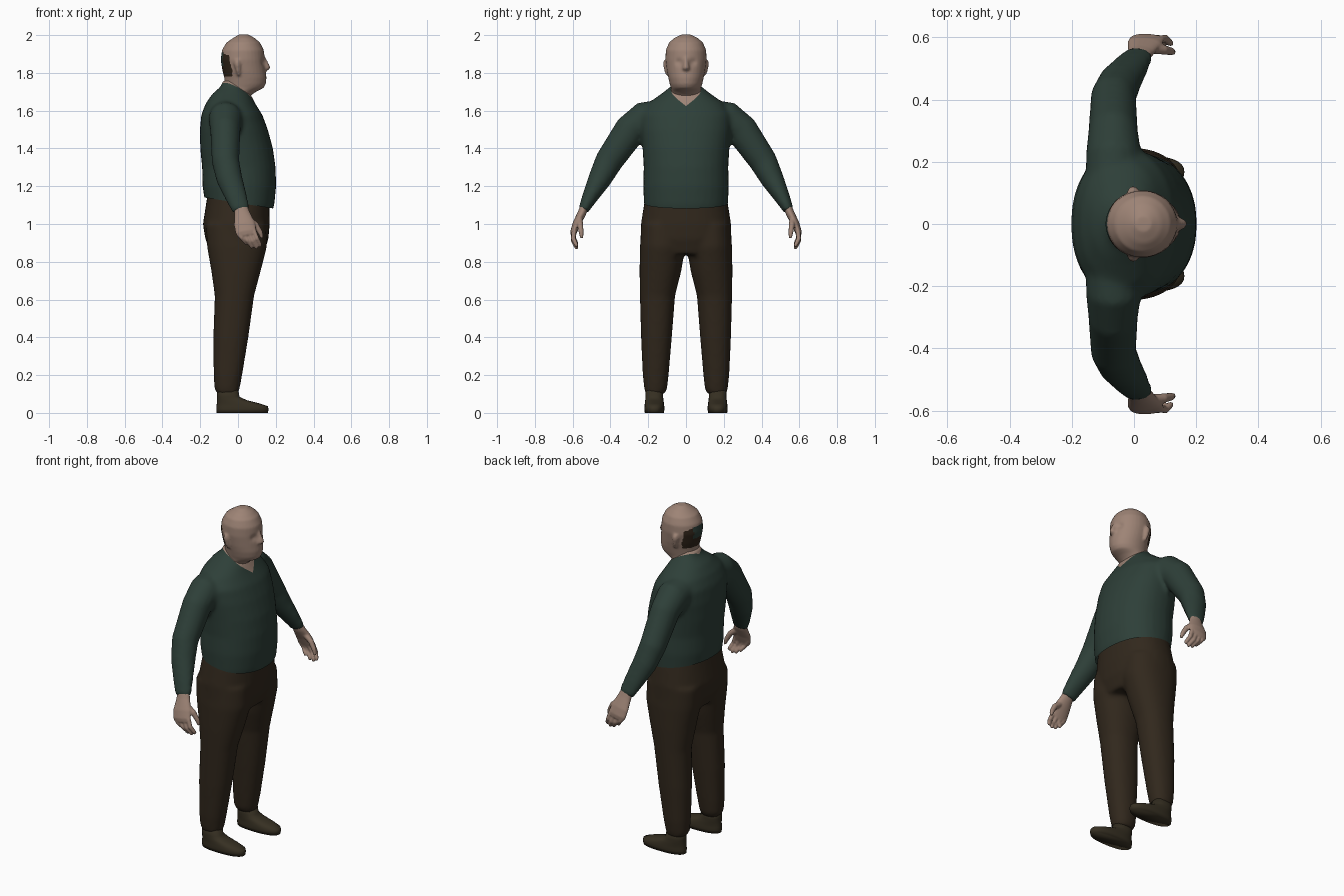
import bpy, bmesh, math
from mathutils import Vector

if "Cube" in bpy.data.objects:
    bpy.data.objects.remove(bpy.data.objects["Cube"])


def material(name, r, g, b):
    m = bpy.data.materials.new(name)
    m.diffuse_color = (r, g, b, 1)
    m.use_nodes = True
    m.node_tree.nodes["Principled BSDF"].inputs["Base Color"].default_value = m.diffuse_color
    return m


SKIN = material("skin", 0.34, 0.23, 0.18)
SHIRT = material("dark green shirt", 0.027, 0.05, 0.04)
PANTS = material("dark brown trousers", 0.031, 0.021, 0.012)
SHOE = material("olive brown shoe", 0.037, 0.029, 0.016)
HAIR = material("dark hair", 0.03, 0.018, 0.01)


def skin_rings(bm, rings):
    """Join rings of points into a closed tube."""
    vs = [[bm.verts.new(p) for p in r] for r in rings]
    n = len(vs[0])
    for a, b in zip(vs, vs[1:]):
        for i in range(n):
            bm.faces.new((a[i], a[(i + 1) % n], b[(i + 1) % n], b[i]))
    bm.faces.new(vs[0][::-1])
    bm.faces.new(vs[-1])


def super_pt(i, n, e):
    a = 2 * math.pi * i / n
    c, s = math.cos(a), math.sin(a)
    return (math.copysign(abs(c) ** (2 / e), c), math.copysign(abs(s) ** (2 / e), s))


def stack(bm, rows, side=1, n=32, e=2.0):
    """Level rings: z, x back, x front, y inner, y outer."""
    rings = []
    for z, x0, x1, y0, y1 in rows:
        ring = []
        for i in range(n):
            c, s = super_pt(i, n, e)
            ring.append(((x0 + x1) / 2 + c * (x1 - x0) / 2,
                         side * ((y0 + y1) / 2 + s * (y1 - y0) / 2), z))
        rings.append(ring)
    skin_rings(bm, rings)


def limb(bm, rows, side=1, n=20):
    """Rings across a path: x, y, z, radius along x, radius across."""
    pts = [Vector(r[:3]) for r in rows]
    rings = []
    for k, r in enumerate(rows):
        t = (pts[min(k + 1, len(pts) - 1)] - pts[max(k - 1, 0)]).normalized()
        u = Vector((1, 0, 0))
        u = (u - t * u.dot(t)).normalized()
        v = t.cross(u)
        ring = []
        for i in range(n):
            c, s = super_pt(i, n, 2)
            p = pts[k] + u * c * r[3] + v * s * r[4]
            ring.append((p.x, side * p.y, p.z))
        rings.append(ring)
    skin_rings(bm, rings)


def finish(name, bm, mats, voxel=0, smooth=4, edit=None):
    """Make the object, blend its pieces into one skin, then edit and shade it."""
    bmesh.ops.recalc_face_normals(bm, faces=bm.faces)
    me = bpy.data.meshes.new(name)
    bm.to_mesh(me)
    bm.free()
    ob = bpy.data.objects.new(name, me)
    bpy.context.collection.objects.link(ob)
    if voxel:
        m = ob.modifiers.new("blend", 'REMESH')
        m.mode = 'VOXEL'
        m.voxel_size = voxel
        m = ob.modifiers.new("relax", 'SMOOTH')
        m.iterations = smooth
        dg = bpy.context.evaluated_depsgraph_get()
        me = bpy.data.meshes.new_from_object(ob.evaluated_get(dg))
        ob.modifiers.clear()
        ob.data = me
    me.materials.clear()
    for m in mats:
        me.materials.append(m)
    bm = bmesh.new()
    bm.from_mesh(me)
    for f in bm.faces:
        f.material_index = 0
        f.smooth = True
    if edit:
        edit(bm)
    bm.to_mesh(me)
    bm.free()
    return ob


def cut(bm, co, no, clear=False):
    bmesh.ops.bisect_plane(bm, geom=bm.verts[:] + bm.edges[:] + bm.faces[:],
                           plane_co=co, plane_no=no, clear_inner=clear)


def sym(rows):
    return [(z, a, b, -h, h) for z, a, b, h in rows]


# Sweater: torso and both sleeves blended, with cut hem and neckline
bm = bmesh.new()
stack(bm, sym([(1.03, -.16, .17, .215), (1.1, -.172, .192, .222), (1.2, -.188, .202, .227),
               (1.3, -.19, .199, .224), (1.4, -.2, .185, .23), (1.5, -.202, .158, .24),
               (1.58, -.194, .128, .24), (1.64, -.17, .09, .2), (1.69, -.135, .065, .13),
               (1.73, -.088, .03, .078), (1.76, -.08, .02, .06)]), e=2.2)
for s in (1, -1):
    limb(bm, [(-.07, .1, 1.58, .085, .085), (-.065, .22, 1.553, .09, .095),
              (-.067, .295, 1.497, .08, .086), (-.066, .41, 1.33, .073, .074),
              (-.045, .457, 1.237, .069, .062), (-.01, .507, 1.145, .058, .043),
              (.01, .535, 1.09, .05, .031), (.015, .542, 1.068, .047, .028)], s)


def sweater_edit(bm):
    cut(bm, (0, 0, 1.112), (.16, 0, 1), False)
    low = [f for f in bm.faces if f.calc_center_median().z + .16 * f.calc_center_median().x < 1.112
           and abs(f.calc_center_median().y) < .34]
    bmesh.ops.delete(bm, geom=low, context='FACES')
    for k in (.5, -.5):
        cut(bm, (0, 0, 1.683), (.59, k, 1))
    for f in bm.faces:
        c = f.calc_center_median()
        if c.z + .59 * c.x - .5 * abs(c.y) > 1.683:
            f.material_index = 1


finish("sweater", bm, [SHIRT, SKIN], .013, edit=sweater_edit)

# Trousers: hips and two legs blended
bm = bmesh.new()
stack(bm, sym([(1.17, -.16, .16, .21), (1.1, -.17, .167, .223), (1.0, -.186, .168, .239),
               (.92, -.173, .161, .241), (.84, -.14, .135, .2)]), e=2.3)
for s in (1, -1):
    stack(bm, [(1.0, -.17, .15, .01, .235), (.88, -.164, .153, .004, .244),
               (.75, -.141, .12, .025, .246), (.62, -.123, .085, .058, .244),
               (.4, -.131, .055, .075, .238), (.2, -.129, .022, .092, .229),
               (.13, -.125, .009, .1, .221), (.1, -.11, 0, .113, .215)], s, e=2.2)
finish("trousers", bm, [PANTS], .013)

# Shoes
for s, side in ((1, "left"), (-1, "right")):
    bm = bmesh.new()
    stack(bm, [(0, -.113, .158, .117, .218), (.02, -.115, .162, .114, .221),
               (.035, -.114, .158, .115, .22), (.05, -.112, .115, .117, .218),
               (.066, -.111, .05, .119, .216), (.085, -.11, .008, .121, .214),
               (.14, -.11, -.002, .12, .214)], s, e=2.4)
    finish(side + "_shoe", bm, [SHOE])

# Hands: palm, four fingers and thumb
for s, side in ((1, "left"), (-1, "right")):
    bm = bmesh.new()
    limb(bm, [(.012, .535, 1.1, .034, .022), (.022, .552, 1.055, .042, .023),
              (.034, .58, 1.0, .056, .021), (.042, .594, .96, .056, .018),
              (.046, .597, .94, .05, .013)], s)
    for bx, bz, tx, tz in ((-.002, .965, .045, .89), (.028, .955, .075, .872),
                           (.057, .955, .1, .868), (.084, .965, .12, .88)):
        mx, mz = (bx * .55 + tx * .45), (bz + tz) / 2
        limb(bm, [(bx, .592, bz, .013, .013), (mx, .597, mz, .012, .013),
                  (tx - .004, .582, tz + .012, .011, .011), (tx, .577, tz, .007, .007)], s, 10)
    limb(bm, [(.05, .565, 1.03, .018, .018), (.095, .56, .995, .016, .016),
              (.118, .555, .955, .014, .013), (.128, .552, .925, .008, .008)], s, 10)
    finish(side + "_hand", bm, [SKIN], .005, 2)

# Head with neck, nose and ears; hair patch at the back
bm = bmesh.new()
stack(bm, sym([(1.62, -.07, .05, .07), (1.68, -.074, .068, .078), (1.7, -.073, .095, .078),
               (1.72, -.071, .135, .08), (1.74, -.07, .147, .086), (1.775, -.073, .151, .094),
               (1.81, -.082, .147, .101), (1.87, -.092, .142, .109), (1.92, -.085, .137, .107),
               (1.96, -.062, .117, .09), (1.985, -.025, .088, .062), (2.003, .005, .055, .025)]))
stack(bm, sym([(1.885, .12, .144, .011), (1.84, .12, .168, .017),
               (1.823, .12, .171, .021), (1.808, .12, .15, .014)]), n=12)
for s in (1, -1):
    stack(bm, [(1.785, -.002, .012, .085, .105), (1.81, -.012, .014, .085, .115),
               (1.845, -.022, .016, .085, .122), (1.868, -.018, .01, .085, .119)], s, 12)


def head_edit(bm):
    for v in bm.verts:
        if v.co.x > .06:  # eye sockets
            d = math.hypot(abs(v.co.y) - .038, v.co.z - 1.857)
            v.co.x -= .009 * math.exp(-(d / .018) ** 2)
    for f in bm.faces:
        c = f.calc_center_median()
        top = 1.91 - 3 * c.y * c.y
        if c.x < -.03 and abs(c.y) < .085 and 1.78 < c.z < top:
            f.material_index = 2 if abs(c.y) < .042 and c.z > 1.835 else 1


finish("head", bm, [SKIN, HAIR, SHIRT], .007, 3, head_edit)
